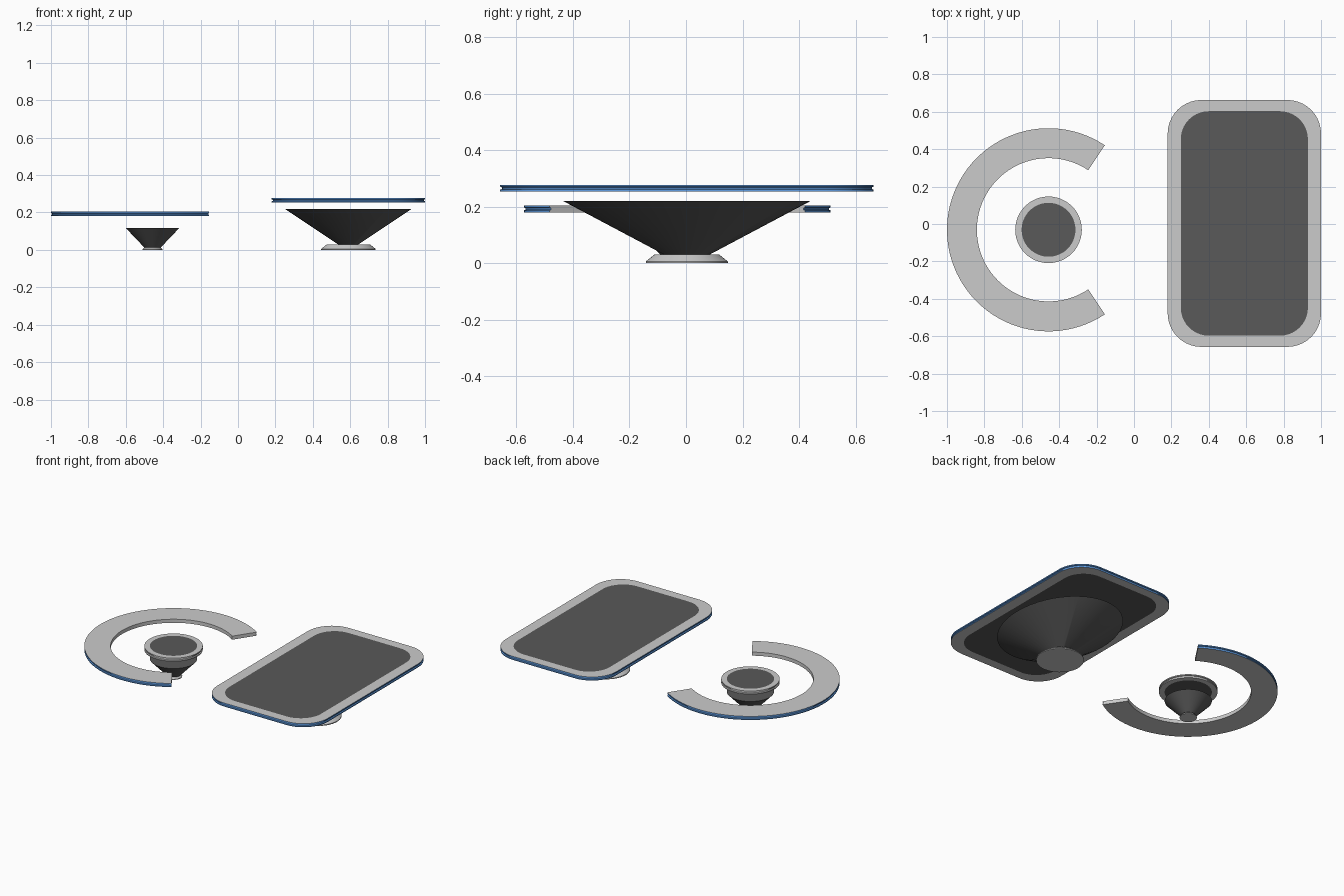
import bpy, bmesh
from math import sin, cos, pi, radians

if "Cube" in bpy.data.objects:
    bpy.data.objects.remove(bpy.data.objects["Cube"])


def material(name, rgb):
    m = bpy.data.materials.new(name)
    m.diffuse_color = (*rgb, 1)
    m.use_nodes = True
    m.node_tree.nodes["Principled BSDF"].inputs["Base Color"].default_value = m.diffuse_color
    return m


GREY = material("grey", (0.8, 0.8, 0.8))
DARK = material("dark", (0.1, 0.1, 0.1))
BLUE = material("blue", (0.12, 0.35, 0.8))


def ellipse(cx, cy, rx, ry, n=48, a0=0.0, a1=360.0):
    full = a1 - a0 >= 360
    steps = n if full else n - 1
    angs = [radians(a0 + (a1 - a0) * i / steps) for i in range(n)]
    return [(cx + rx * cos(a), cy + ry * sin(a)) for a in angs]


def rounded_rect(cx, cy, hx, hy, r, n=10):
    pts = []
    for k, (sx, sy) in enumerate([(1, 1), (-1, 1), (-1, -1), (1, -1)]):
        for i in range(n + 1):
            a = pi / 2 * (k + i / n)
            pts.append((cx + sx * (hx - r) + r * cos(a), cy + sy * (hy - r) + r * sin(a)))
    return pts


def loft(name, rings, mats, bands=None, cap=False, loop=False, closed=True):
    """Skin a stack of (outline, z) rings; loop joins last ring to first."""
    bm = bmesh.new()
    vs = [[bm.verts.new((x, y, z)) for x, y in pts] for pts, z in rings]
    n, m = len(vs[0]), len(vs)
    for j in range(m if loop else m - 1):
        a, b = vs[j], vs[(j + 1) % m]
        for i in range(n if closed else n - 1):
            k = (i + 1) % n
            f = bm.faces.new((a[i], a[k], b[k], b[i]))
            f.material_index = bands[j] if bands else 0
    if cap:
        bm.faces.new(vs[0][::-1])
        bm.faces.new(vs[-1])
    if not closed:
        bm.faces.new([r[0] for r in vs])
        bm.faces.new([r[-1] for r in vs][::-1])
    bmesh.ops.recalc_face_normals(bm, faces=bm.faces)
    me = bpy.data.meshes.new(name)
    bm.to_mesh(me)
    bm.free()
    ob = bpy.data.objects.new(name, me)
    bpy.context.collection.objects.link(ob)
    for mt in mats:
        me.materials.append(mt)
    bpy.ops.object.select_all(action='DESELECT')
    ob.select_set(True)
    bpy.context.view_layer.objects.active = ob
    bpy.ops.object.shade_smooth_by_angle(angle=radians(30))
    return ob


def grooved_frame(name, outer, inner, z0, z1, edge, closed=True, groove=0.006):
    """Flat ring whose outer edge has two lips and a recessed middle."""
    h = z1 - z0
    levels = [(0, 0), (0.28, 0), (0.38, groove), (0.62, groove), (0.72, 0), (1, 0)]
    rings = [(outer(d), z0 + h * t) for t, d in levels] + [(inner, z1), (inner, z0)]
    return loft(name, rings, [GREY, edge], [1] * 5 + [0] * 3, loop=True, closed=closed)


# Large table: frame, dark inset top, flared elliptical pedestal, round foot
TX, TY = 0.59, 0.003
inset = rounded_rect(TX, TY, 0.34, 0.6, 0.15)
grooved_frame("table_frame", lambda d: rounded_rect(TX, TY, 0.41 - d, 0.66 - d, 0.18 - d),
              inset, 0.253, 0.277, BLUE)
loft("table_top", [(inset, 0.253), (inset, 0.277)], [DARK], cap=True)
loft("table_pedestal", [(ellipse(TX, TY, 0.055, 0.08), 0.03),
                        (ellipse(TX, TY, 0.34, 0.438), 0.22)], [DARK], cap=True)
loft("table_foot", [(ellipse(TX, TY, r, r), z) for r, z in
                    [(0.145, 0), (0.145, 0.006), (0.115, 0.03)]], [GREY], cap=True)

# Small round table inside the curved counter
CX, CY = -0.457, -0.031
disc = ellipse(CX, CY, 0.144, 0.144)
grooved_frame("small_table_frame", lambda d: ellipse(CX, CY, 0.178 - d, 0.178 - d),
              disc, 0.18, 0.204, GREY)
loft("small_table_top", [(disc, 0.18), (disc, 0.204)], [DARK], cap=True)
loft("small_table_pedestal", [(ellipse(CX, CY, 0.045, 0.045), 0.014),
                              (ellipse(CX, CY, 0.144, 0.144), 0.118)], [DARK], cap=True)
loft("small_table_foot", [(ellipse(CX, CY, r, r), z) for r, z in
                          [(0.053, 0), (0.053, 0.004), (0.043, 0.014)]], [GREY], cap=True)

# C-shaped counter, open towards the large table
arc = dict(n=64, a0=56.3, a1=303.7)
grooved_frame("curved_counter", lambda d: ellipse(CX, CY, 0.543 - d, 0.543 - d, **arc),
              ellipse(CX, CY, 0.383, 0.383, **arc), 0.18, 0.204, BLUE, closed=False)
